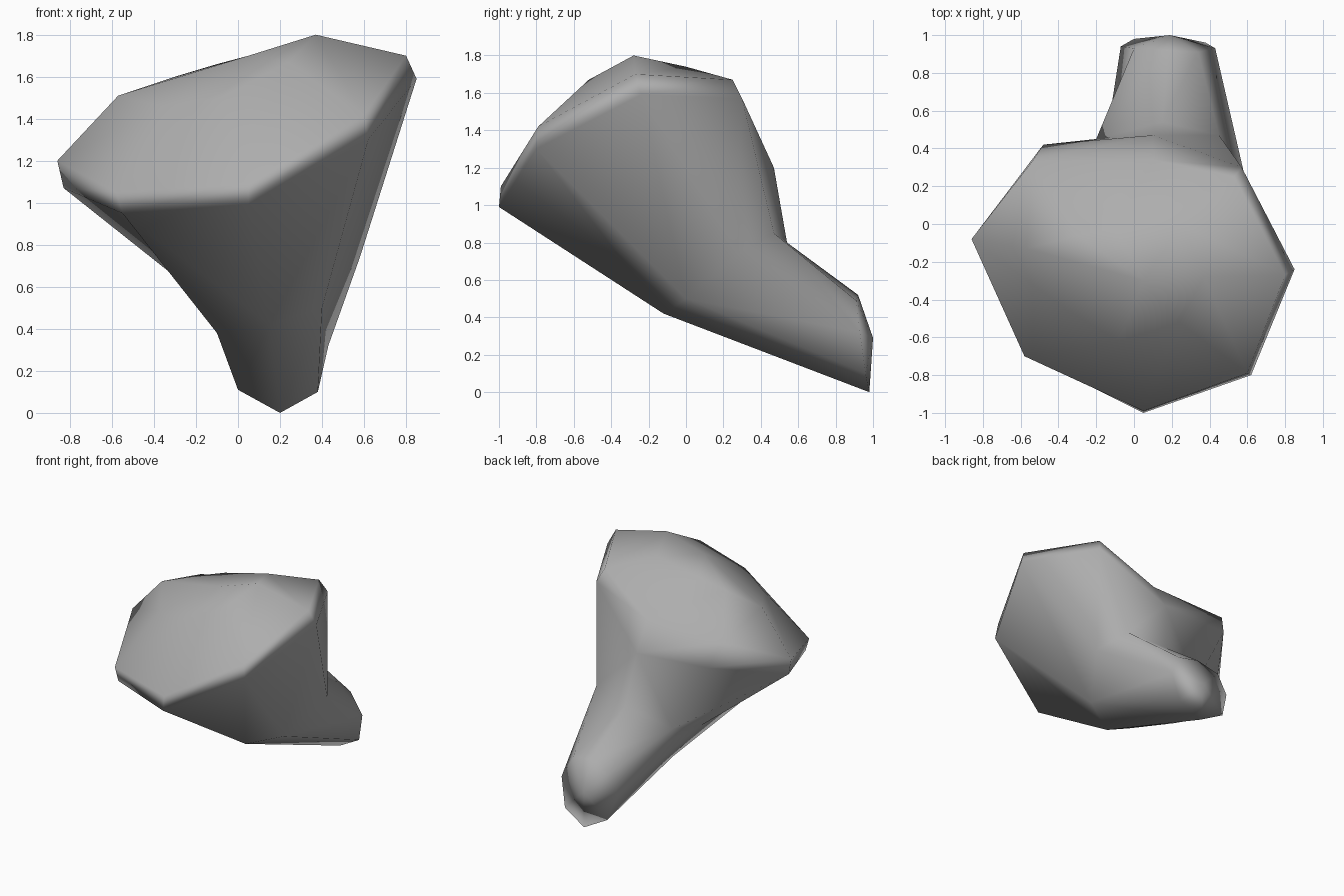
import bpy
import bmesh

SIDES = 8

if "Cube" in bpy.data.objects:
    bpy.data.objects.remove(bpy.data.objects["Cube"], do_unlink=True)


def make_material(name, colour):
    material = bpy.data.materials.new(name)
    material.use_nodes = True
    material.diffuse_color = colour
    shader = material.node_tree.nodes["Principled BSDF"]
    shader.inputs["Base Color"].default_value = colour
    shader.inputs["Roughness"].default_value = 0.8
    return material


def add_ring(bm, points):
    return [bm.verts.new(point) for point in points]


def bridge(bm, lower, upper):
    """Join two rings with a band of quads."""
    for i in range(SIDES):
        j = (i + 1) % SIDES
        bm.faces.new((lower[i], lower[j], upper[j], upper[i]))


def close_with_point(bm, ring, point):
    """Close a ring with a fan of triangles."""
    centre = bm.verts.new(point)
    for i in range(SIDES):
        bm.faces.new((ring[i], ring[(i + 1) % SIDES], centre))


# Every ring starts at the front underside and runs round by the left side

# Rounded end of the stem
tip = [(0.2, 0.98, 0), (0.38, 0.96, 0.1), (0.43, 0.93, 0.32), (0.34, 0.91, 0.49),
       (0.18, 0.92, 0.52), (0, 0.93, 0.47), (-0.07, 0.94, 0.32), (0, 0.98, 0.11)]

# Neck where the stem widens into the head
neck = [(0.15, -0.12, 0.42), (0.4, 0, 0.5), (0.58, 0.28, 0.74), (0.45, 0.47, 0.85),
        (0.15, 0.54, 0.8), (-0.2, 0.45, 0.68), (-0.2, 0.11, 0.57), (-0.1, 0.3, 0.38)]

# Broad tilted rim of the head
rim = [(0.05, -1, 0.99), (0.62, -0.8, 1.3), (0.85, -0.24, 1.59), (0.57, 0.3, 1.57),
       (0.1, 0.47, 1.2), (-0.48, 0.42, 1.22), (-0.83, -0.09, 1.07), (-0.55, -0.7, 0.95)]

# Narrow bevel above the rim
bevel = [(0.05, -0.99, 1.1), (0.6, -0.79, 1.42), (0.8, -0.27, 1.7), (0.53, 0.25, 1.67),
         (0.1, 0.34, 1.41), (-0.54, 0.33, 1.4), (-0.86, -0.08, 1.2), (-0.58, -0.7, 1.05)]

# Low dome on the head
dome = [(-0.08, -0.62, 1.5), (0.24, -0.52, 1.67), (0.37, -0.28, 1.8), (0.25, 0, 1.74),
        (-0.1, -0.02, 1.66), (-0.3, -0.06, 1.6), (-0.57, -0.13, 1.51), (-0.36, -0.45, 1.46)]

bm = bmesh.new()
rings = [add_ring(bm, points) for points in (tip, neck, rim, bevel, dome)]
for lower, upper in zip(rings, rings[1:]):
    bridge(bm, lower, upper)
close_with_point(bm, rings[0], (0.19, 1, 0.29))
close_with_point(bm, rings[-1], (0.05, -0.3, 1.7))

# Creases across the bent faces of the neck: back, underside and left of the stem
tip_ring, neck_ring, rim_ring = rings[:3]
for start, end in ((rim_ring[4], neck_ring[5]), (rim_ring[7], neck_ring[0]),
                   (tip_ring[2], neck_ring[1])):
    bmesh.ops.connect_vert_pair(bm, verts=[start, end])

bmesh.ops.recalc_face_normals(bm, faces=bm.faces)
for face in bm.faces:
    face.smooth = True

mesh = bpy.data.meshes.new("flared_stem_body")
bm.to_mesh(mesh)
bm.free()
mesh.materials.append(make_material("plain grey", (0.42, 0.42, 0.42, 1)))
body = bpy.data.objects.new("flared_stem_body", mesh)
bpy.context.collection.objects.link(body)

# Let the large faces lead the smooth shading
shading = body.modifiers.new("weighted shading", "WEIGHTED_NORMAL")
shading.mode = "FACE_AREA"
